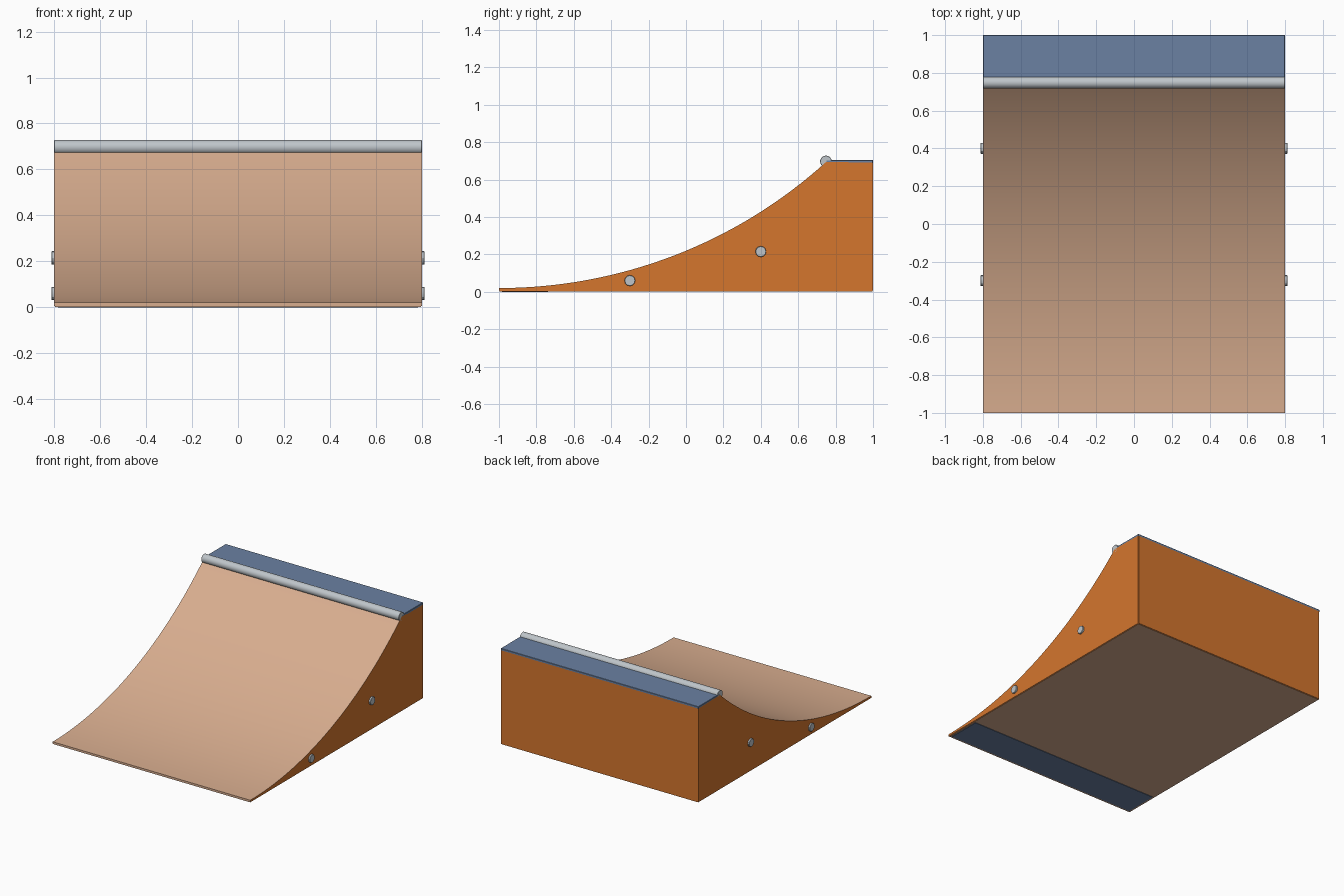
import bpy, bmesh, math
from mathutils import Matrix

if "Cube" in bpy.data.objects:
    bpy.data.objects.remove(bpy.data.objects["Cube"])


def material(name, rgb):
    m = bpy.data.materials.new(name)
    m.diffuse_color = (*rgb, 1)
    m.use_nodes = True
    m.node_tree.nodes["Principled BSDF"].inputs["Base Color"].default_value = m.diffuse_color
    return m


TAN = material("tan wood", (0.69, 0.42, 0.275))
ORANGE = material("orange panel", (0.66, 0.18, 0.027))
BLUE = material("slate blue", (0.145, 0.22, 0.36))
STEEL = material("steel grey", (0.52, 0.56, 0.59))

HALF_W = 0.8
LIP, TOP, EDGE_Y = 0.02, 0.69, 0.75


def finish(bm, name, mats, smooth=True):
    bmesh.ops.recalc_face_normals(bm, faces=bm.faces[:])
    me = bpy.data.meshes.new(name)
    bm.to_mesh(me)
    bm.free()
    for m in mats:
        me.materials.append(m)
    ob = bpy.data.objects.new(name, me)
    bpy.context.collection.objects.link(ob)
    if smooth:
        bpy.ops.object.select_all(action='DESELECT')
        bpy.context.view_layer.objects.active = ob
        ob.select_set(True)
        bpy.ops.object.shade_smooth_by_angle(angle=math.radians(30))
    return ob


def box(name, lo, hi, mat):
    bm = bmesh.new()
    size = [b - a for a, b in zip(lo, hi)]
    mid = [(a + b) / 2 for a, b in zip(lo, hi)]
    bmesh.ops.create_cube(bm, size=1, matrix=Matrix.Translation(mid) @ Matrix.Diagonal((*size, 1)))
    bmesh.ops.bevel(bm, geom=bm.edges[:], offset=0.002, segments=1, affect='EDGES')
    return finish(bm, name, [mat], smooth=False)


def x_rod(name, x, y, z, radius, length, sides, bevel):
    bm = bmesh.new()
    bmesh.ops.create_cone(bm, cap_ends=True, segments=sides, radius1=radius, radius2=radius, depth=length,
                          matrix=Matrix.Translation((x, y, z)) @ Matrix.Rotation(math.pi / 2, 4, 'Y'))
    rims = [e for e in bm.edges if abs(e.verts[0].co.x - e.verts[1].co.x) < 1e-5]
    bmesh.ops.bevel(bm, geom=rims, offset=bevel, segments=1, affect='EDGES')
    return finish(bm, name, [STEEL])


# Ramp body: circular transition, extruded across the width
run, rise = EDGE_Y + 1, TOP - LIP + 0.005
R = (run ** 2 + rise ** 2) / (2 * rise)
sweep = math.asin(run / R)
N = 32
profile = [(-1 + R * math.sin(sweep * i / N), LIP + R * (1 - math.cos(sweep * i / N))) for i in range(N + 1)]
profile += [(1, TOP), (1, 0.002), (-1, 0.002)]
bm = bmesh.new()
face = bm.faces.new([bm.verts.new((-HALF_W, y, z)) for y, z in profile])
ext = bmesh.ops.extrude_face_region(bm, geom=[face])
bmesh.ops.translate(bm, vec=(2 * HALF_W, 0, 0), verts=[v for v in ext["geom"] if isinstance(v, bmesh.types.BMVert)])
bmesh.ops.recalc_face_normals(bm, faces=bm.faces[:])
soft = [e for e in bm.edges if all(v.co.z < 0.01 for v in e.verts)
        or (all(v.co.y > 0.99 for v in e.verts) and abs(e.verts[0].co.x - e.verts[1].co.x) < 0.1)]
bmesh.ops.bevel(bm, geom=soft, offset=0.004, segments=2, affect='EDGES')
bm.normal_update()
# sides and back are orange, riding surface, lip and underside are wood
for f in bm.faces:
    f.material_index = 1 if abs(f.normal.x) > 0.5 or f.normal.y > 0.6 and f.calc_center_median().y > 0.9 else 0
finish(bm, "ramp_body", [TAN, ORANGE])

# Top deck, and the threshold plate under the front lip
box("top_deck", (-HALF_W, EDGE_Y, TOP - 0.003), (HALF_W, 1, 0.704), BLUE)
box("threshold_plate", (-0.785, -0.985, 0), (0.785, -0.735, 0.006), BLUE)

# Steel coping along the top edge
x_rod("coping", 0, EDGE_Y - 0.002, 0.697, 0.031, 2 * HALF_W, 32, 0.002)

# Side bolts
for side, label in ((-1, "left"), (1, "right")):
    for y, z, place in ((-0.3, 0.06, "front"), (0.4, 0.215, "rear")):
        x_rod(f"{label}_{place}_bolt", side * 0.8, y, z, 0.029, 0.024, 12, 0.002)
